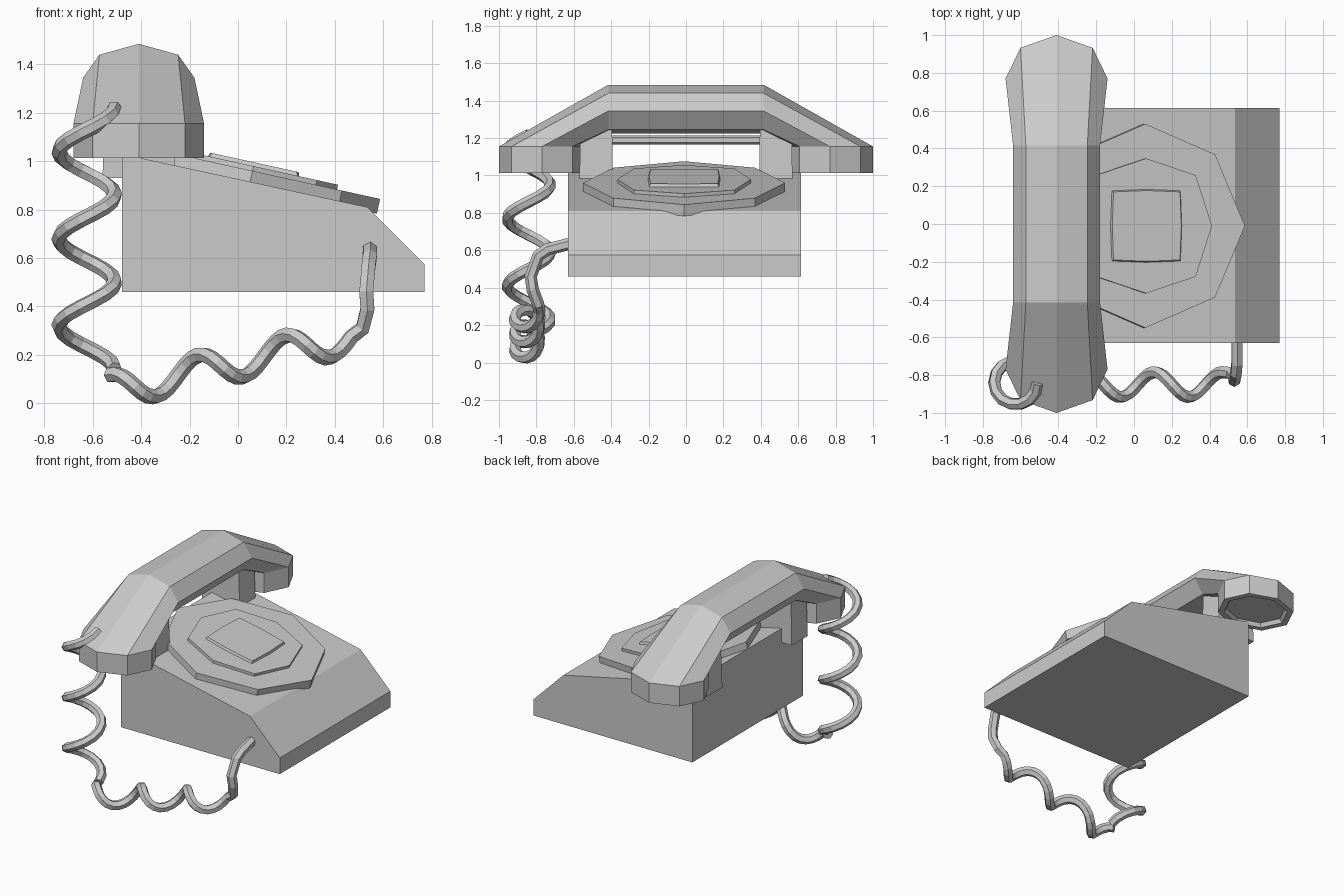
import bpy, bmesh
from math import sin, cos, pi, atan
from mathutils import Vector, Matrix

if "Cube" in bpy.data.objects:
    bpy.data.objects.remove(bpy.data.objects["Cube"])


def loft(name, rings, matrix=None):
    """Skin a list of equal-length rings and cap both ends."""
    bm = bmesh.new()
    rows = [[bm.verts.new(p) for p in ring] for ring in rings]
    n = len(rows[0])
    for a, b in zip(rows, rows[1:]):
        for i in range(n):
            bm.faces.new((a[i], a[(i + 1) % n], b[(i + 1) % n], b[i]))
    bm.faces.new(rows[0])
    bm.faces.new(rows[-1])
    bmesh.ops.recalc_face_normals(bm, faces=bm.faces)
    mesh = bpy.data.meshes.new(name)
    bm.to_mesh(mesh)
    bm.free()
    ob = bpy.data.objects.new(name, mesh)
    bpy.context.collection.objects.link(ob)
    if matrix:
        ob.matrix_world = matrix
    return ob


# Body: wedge side profile extruded across y
profile = [(-0.48, 0.46), (0.77, 0.46), (0.77, 0.575), (0.535, 0.81), (-0.48, 1.03)]
loft("body", [[(x, y, z) for x, z in profile] for y in (-0.63, 0.615)])

# Dial: stacked eight-sided plates lying on the sloping top
tilt = Matrix.Translation((0.06, -0.01, 0.96)) @ Matrix.Rotation(atan(0.22), 4, 'Y')


def plate(name, r_axis, r_diag, z0, z1, taper=1.0):
    def ring(s, z):
        return [(s * (r_diag if k % 2 else r_axis) * cos(k * pi / 4),
                 s * (r_diag if k % 2 else r_axis) * sin(k * pi / 4), z) for k in range(8)]
    loft(name, [ring(1, z0), ring(taper, z1)], tilt)


plate("dial_base", 0.54, 0.535, -0.062, 0.0)
plate("dial_ring", 0.357, 0.38, -0.01, 0.02)
plate("dial_centre", 0.197, 0.268, 0.01, 0.036, 0.95)

# Handset: one octagon swept from cup to cup through the raised grip
CX = -0.41
ANG = [k * pi / 4 for k in range(8)]


def cup(side, z, s=1.0):
    return [(CX + s * 0.27 * sin(a), side * (0.77 + s * 0.23 * cos(a)), z) for a in ANG]


def grip(side):
    heights = [1.485, 1.44, 1.345, 1.245, 1.225, 1.245, 1.345, 1.44]
    return [(CX + 0.23 * sin(a), side * 0.415, z) for a, z in zip(ANG, heights)]


half = lambda s: [cup(s, 1.04, 0.78), cup(s, 1.013, 0.84), cup(s, 1.013), cup(s, 1.155), grip(s)]
loft("handset", half(-1) + half(1)[::-1])

# Cradle: two tapered posts and a thin bar between them
for side, label in ((-1, "front"), (1, "back")):
    def post(w, d, z):
        return [(CX + u * w, side * 0.48 + v * d, z)
                for u, v in ((-1, -1), (1, -1), (1, 1), (-1, 1))]
    loft("cradle_post_" + label, [post(0.15, 0.09, 0.93), post(0.14, 0.085, 1.25)])
loft("cradle_bar", [[(CX + 0.03 * cos(k * pi / 3 + pi / 6), y, 1.19 + 0.025 * sin(k * pi / 3 + pi / 6))
                     for k in range(6)] for y in (-0.41, 0.41)])


# Cord: upright coil from the handset, then a climbing coil back to the body
def tube(name, pts, radius):
    cu = bpy.data.curves.new(name, 'CURVE')
    cu.dimensions = '3D'
    cu.bevel_depth = radius
    cu.bevel_resolution = 1
    cu.use_fill_caps = True
    sp = cu.splines.new('POLY')
    sp.points.add(len(pts) - 1)
    for p, co in zip(sp.points, pts):
        p.co = (*co, 1)
    sp.use_smooth = False
    bpy.context.collection.objects.link(bpy.data.objects.new(name, cu))


STEPS = 14
coil = []
for i in range(3 * STEPS + 1):
    t = 2 * pi * i / STEPS
    coil.append((-0.625 + 0.115 * cos(t), -0.84 - 0.115 * sin(t), 1.22 - 0.36 * i / STEPS))
tube("cord_upright", coil, 0.032)

lower = []
for i in range(39):
    x = -0.53 + i * 1.0 / 38
    t = 2 * pi * (x - 0.2) / 0.36
    lower.append((x, -0.85 - 0.066 * sin(t), 0.1 + 0.225 * (x + 0.31) + 0.066 * cos(t)))
lower += [(0.515, -0.79, 0.31), (0.535, -0.82, 0.39), (0.53, -0.83, 0.46),
          (0.54, -0.79, 0.57), (0.545, -0.74, 0.605), (0.545, -0.6, 0.64)]
tube("cord_lower", lower, 0.033)
